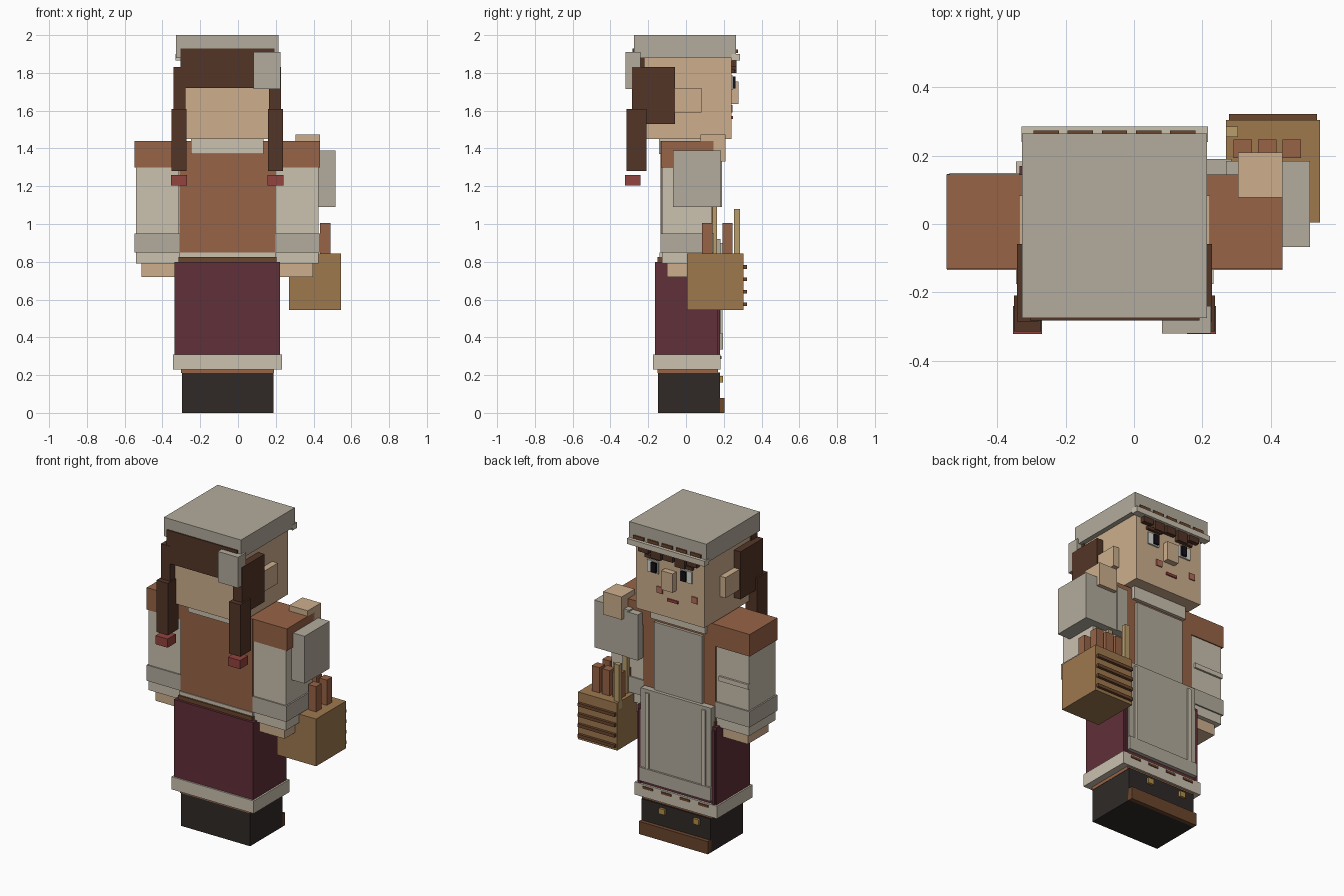
import bpy

CX = -0.057  # body centre line
COL = {
    "skin": (0.80, 0.68, 0.55), "hair": (0.33, 0.22, 0.17), "linen": (0.79, 0.75, 0.68),
    "grey": (0.70, 0.67, 0.61), "rust": (0.59, 0.39, 0.28), "wine": (0.38, 0.20, 0.23),
    "boot": (0.20, 0.18, 0.17), "wicker": (0.61, 0.47, 0.31), "red": (0.57, 0.27, 0.25),
    "brown": (0.42, 0.28, 0.19), "dark": (0.10, 0.09, 0.10), "white": (0.85, 0.85, 0.83),
    "brass": (0.70, 0.56, 0.28), "straw": (0.72, 0.61, 0.42), "blush": (0.70, 0.42, 0.36),
}
MATS = {}
for key, rgb in COL.items():
    m = bpy.data.materials.new(key)
    m.diffuse_color = (*[c ** 2.2 for c in rgb], 1)
    MATS[key] = m


def box(name, col, x, y, z):
    """Box from (min, max) ranges on each axis."""
    bpy.ops.mesh.primitive_cube_add(size=1, location=[sum(r) / 2 for r in (x, y, z)])
    o = bpy.context.object
    o.name = name
    o.scale = [r[1] - r[0] for r in (x, y, z)]
    o.data.materials.append(MATS[col])
    return o


def pair(name, col, x, y, z):
    """Box and its mirror across the body centre line."""
    box(name + "_right", col, x, y, z)
    box(name + "_left", col, (2 * CX - x[1], 2 * CX - x[0]), y, z)


# boots
box("boots", "boot", (-0.297, 0.188), (-0.147, 0.18), (0, 0.215))
box("boot_toe", "brown", (-0.297, 0.188), (0.17, 0.205), (0, 0.08))
box("stockings", "rust", (-0.302, 0.19), (-0.15, 0.17), (0.21, 0.235))
for x in (0.035, -0.205):
    box("boot_buckle", "brass", (x - 0.02, x + 0.02), (0.175, 0.195), (0.16, 0.195))

# skirt
box("skirt", "wine", (-0.335, 0.222), (-0.165, 0.17), (0.31, 0.80))
box("skirt_hem", "linen", (-0.345, 0.233), (-0.175, 0.183), (0.23, 0.31))
for i in range(4):
    x = -0.25 + i * 0.13
    box("hem_stitch", "brown", (x - 0.035, x + 0.035), (0.178, 0.188), (0.285, 0.30))
pair("skirt_pleat", "wine", (0.195, 0.212), (0.165, 0.18), (0.31, 0.78))
box("belt", "brown", (-0.315, 0.205), (-0.15, 0.155), (0.795, 0.825))

# torso
box("torso", "rust", (-0.31, 0.198), (-0.135, 0.145), (0.82, 1.44))
box("apron_tie", "linen", (-0.312, 0.2), (-0.14, 0.1), (0.825, 0.848))
box("collar", "linen", (-0.25, 0.135), (-0.143, 0.165), (1.37, 1.452))

# apron
box("apron_bib", "grey", (-0.227, 0.113), (0.14, 0.162), (0.90, 1.35))
box("apron_skirt", "grey", (-0.305, 0.19), (0.14, 0.183), (0.36, 0.92))
box("apron_band", "grey", (-0.31, 0.195), (0.165, 0.195), (0.335, 0.42))
pair("apron_seam", "linen", (0.13, 0.155), (0.175, 0.192), (0.42, 0.90))

# arms
pair("shoulder", "rust", (0.19, 0.435), (-0.132, 0.145), (1.30, 1.44))
pair("sleeve", "linen", (0.198, 0.425), (-0.127, 0.138), (0.79, 1.30))
pair("cuff", "grey", (0.196, 0.434), (-0.135, 0.147), (0.85, 0.95))
pair("hand", "skin", (0.222, 0.397), (-0.10, 0.11), (0.72, 0.79))
box("sleeve_fold_left", "linen", (-0.54, -0.335), (0.13, 0.15), (1.09, 1.12))
box("raised_forearm", "grey", (0.27, 0.515), (-0.068, 0.185), (1.09, 1.39))
box("sleeve_fold_right", "grey", (0.205, 0.285), (0.10, 0.19), (1.09, 1.38))
box("raised_hand", "skin", (0.305, 0.435), (0.078, 0.21), (1.33, 1.475))

# basket with bread
box("basket", "wicker", (0.27, 0.545), (0.005, 0.305), (0.545, 0.845))
for i in range(4):
    z = 0.575 + i * 0.066
    box("basket_slat", "brown", (0.278, 0.536), (0.30, 0.322), (z - 0.01, z + 0.01))
for y in (0.112, 0.22):
    for x in (0.318, 0.39, 0.462):
        box("bread_stick", "rust", (x - 0.027, x + 0.027), (y - 0.027, y + 0.027), (0.80, 1.005))
box("straw_stick", "straw", (0.27, 0.305), (0.255, 0.285), (0.80, 1.08))
box("straw_stick", "straw", (0.30, 0.33), (0.14, 0.165), (0.80, 1.09))

# head
box("head", "skin", (-0.297, 0.183), (-0.235, 0.24), (1.45, 1.90))
pair("ear", "skin", (0.17, 0.222), (-0.07, 0.083), (1.59, 1.72))
box("nose", "skin", (-0.10, -0.02), (0.235, 0.277), (1.635, 1.755))
box("mouth", "red", (-0.115, -0.04), (0.235, 0.248), (1.555, 1.572))
for x in (0.015, -0.23):
    box("cheek", "blush", (x - 0.02, x + 0.02), (0.235, 0.247), (1.59, 1.63))
pair("eye_white", "white", (0.02, 0.10), (0.235, 0.25), (1.71, 1.785))
pair("pupil", "dark", (0.03, 0.065), (0.24, 0.262), (1.718, 1.78))
pair("brow", "hair", (0.01, 0.11), (0.235, 0.258), (1.80, 1.82))

# hair
box("hair_back", "hair", (-0.305, 0.192), (-0.282, -0.22), (1.72, 1.93))
pair("hair_side", "hair", (0.165, 0.228), (-0.285, -0.058), (1.53, 1.832))
pair("braid", "hair", (0.158, 0.237), (-0.315, -0.21), (1.28, 1.61))
pair("braid_tie", "red", (0.155, 0.24), (-0.322, -0.24), (1.205, 1.26))
for i, drop in enumerate((0.03, 0.0, 0.02, 0.01, 0.03)):
    x = CX + (i - 2) * 0.085
    box("fringe", "hair", (x - 0.035, x + 0.035), (0.235, 0.268), (1.80 + drop, 1.88))

# cap
box("cap", "grey", (-0.328, 0.214), (-0.275, 0.265), (1.88, 2.0))
box("cap_brim", "linen", (-0.33, 0.216), (0.24, 0.285), (1.865, 1.9))
box("cap_fold", "grey", (0.082, 0.225), (-0.32, -0.24), (1.715, 1.91))
for i in range(5):
    x = CX + (i - 2) * 0.1
    box("cap_stitch", "brown", (x - 0.037, x + 0.037), (0.26, 0.274), (1.905, 1.925))
